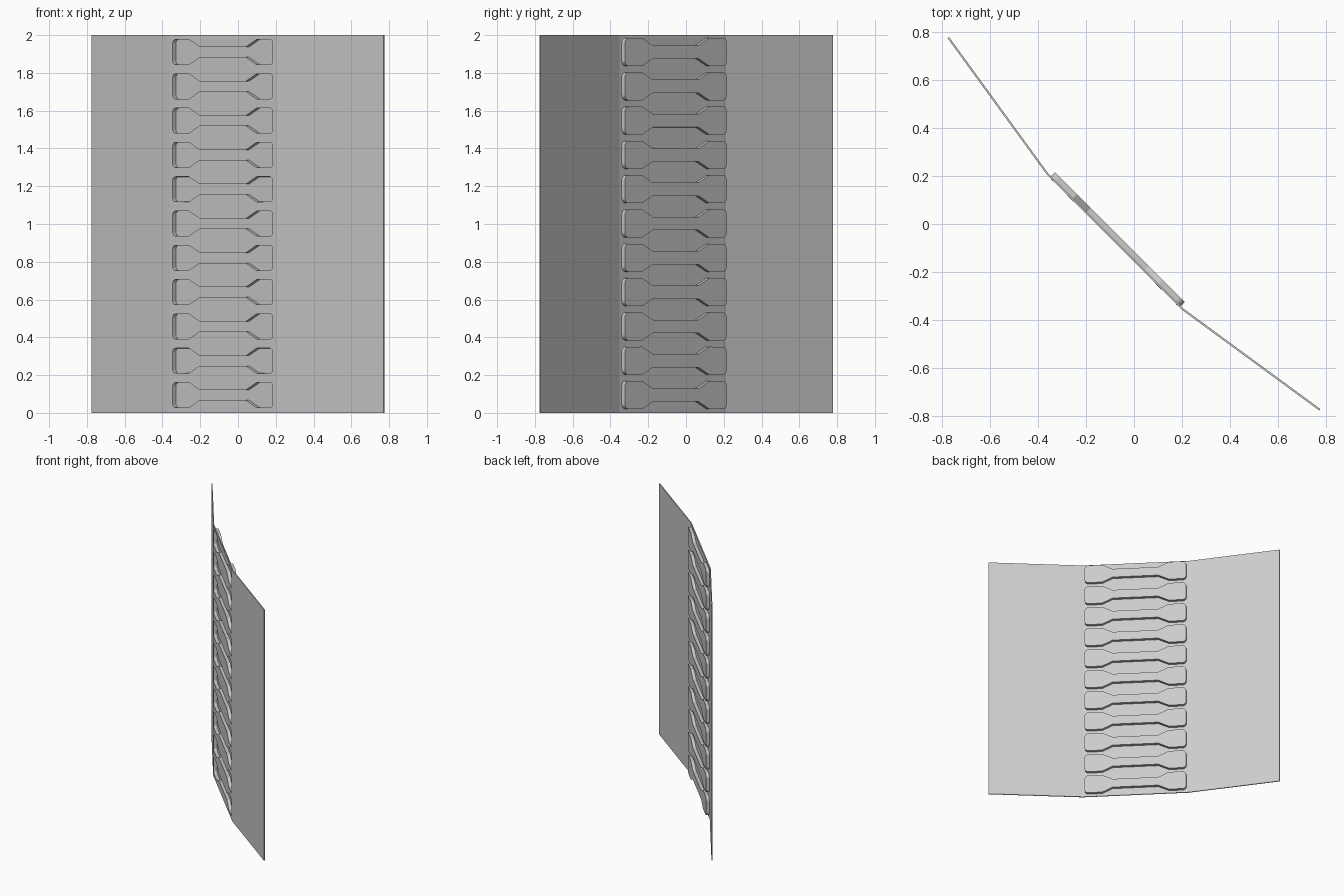
import bpy, bmesh, math
from mathutils import Vector

if "Cube" in bpy.data.objects:
    bpy.data.objects.remove(bpy.data.objects["Cube"])

H, N, DEPTH, THICK = 2.0, 11, 0.024, 0.008
A, B = Vector((-0.36, 0.208, 0)), Vector((0.203, -0.355, 0))   # bend lines
LEFT, RIGHT = Vector((-0.773, 0.776, 0)), Vector((0.773, -0.773, 0))
T = (B - A).normalized()
NRM = Vector((-T.y, T.x, 0))          # points to the back right
MID = (B - A).length / 2
UP = Vector((0, 0, 1))


def bone_outline():
    """Dog-bone outline (s, z) around its centre."""
    L, taper, neck, h, hn, r = 0.378, 0.252, 0.172, 0.07, 0.031, 0.024
    arc = [(L - r + r * math.cos(a), h - r + r * math.sin(a))
           for a in (math.radians(22.5 * i) for i in range(5))]
    quarter = arc + [(taper, h), (neck, hn)]
    top = quarter + [(-s, z) for s, z in reversed(quarter)]
    return top + [(-s, -z) for s, z in top]


bm = bmesh.new()


def loop_edges(verts):
    return [bm.edges.new((v, verts[(i + 1) % len(verts)])) for i, v in enumerate(verts)]


# middle strip boundary and pocket outlines
a0, b0, b1, a1 = [bm.verts.new(p) for p in (A, B, B + UP * H, A + UP * H)]
edges = loop_edges([a0, b0, b1, a1])
pockets = []
for i in range(N):
    zc = 0.0945 + 0.1816 * i
    rim = [bm.verts.new(A + T * (MID + s) + UP * (zc + z)) for s, z in bone_outline()]
    edges += loop_edges(rim)
    pockets.append(rim)
bmesh.ops.triangle_fill(bm, use_beauty=True, edges=edges, normal=-NRM)

# pressed pockets: walls and floor
for rim in pockets:
    floor = [bm.verts.new(v.co + NRM * DEPTH) for v in rim]
    n = len(rim)
    for i in range(n):
        j = (i + 1) % n
        bm.faces.new((rim[i], rim[j], floor[j], floor[i]))
    bm.faces.new(floor)

# two bent wings
l0, l1, r0, r1 = [bm.verts.new(p) for p in (LEFT, LEFT + UP * H, RIGHT, RIGHT + UP * H)]
bm.faces.new((l0, a0, a1, l1))
bm.faces.new((b0, r0, r1, b1))
bmesh.ops.recalc_face_normals(bm, faces=bm.faces[:])

mesh = bpy.data.meshes.new("embossed_panel")
bm.to_mesh(mesh)
bm.free()
panel = bpy.data.objects.new("embossed_panel", mesh)
bpy.context.collection.objects.link(panel)

# sheet thickness
sol = panel.modifiers.new("thickness", 'SOLIDIFY')
sol.thickness = THICK
sol.offset = 0
sol.use_even_offset = True
